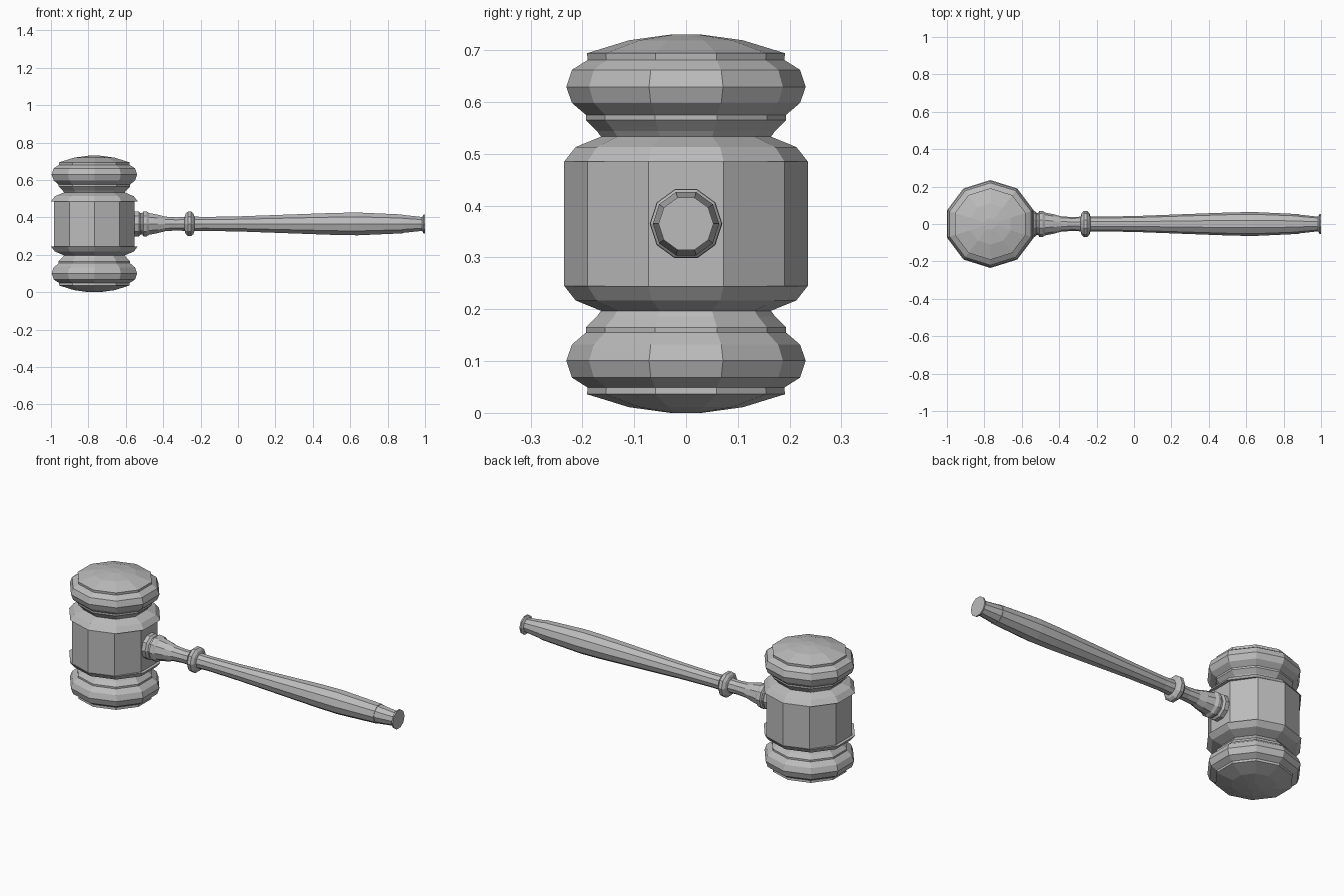
import bpy, bmesh, math
from mathutils import Vector

cube = bpy.data.objects.get("Cube")
if cube:
    bpy.data.objects.remove(cube)

grey = bpy.data.materials.new("plain_grey")
grey.use_nodes = True
colour = (0.5, 0.5, 0.5, 1)
grey.diffuse_color = colour
grey.node_tree.nodes["Principled BSDF"].inputs["Base Color"].default_value = colour

SIDES = 10
HEAD_X, MID_Z = -0.768, 0.365


def lathe(name, profile, place):
    """Skin ten-sided rings; place(radius, distance, angle) gives each point."""
    bm = bmesh.new()
    rings = []
    for r, d in profile:
        rings.append([bm.verts.new(place(r, d, math.tau * (i + 0.5) / SIDES))
                      for i in range(SIDES)])
    for a, b in zip(rings, rings[1:]):
        for i in range(SIDES):
            j = (i + 1) % SIDES
            bm.faces.new((a[i], a[j], b[j], b[i]))
    bm.faces.new(rings[0])
    bm.faces.new(rings[-1])
    bmesh.ops.recalc_face_normals(bm, faces=bm.faces)
    mesh = bpy.data.meshes.new(name)
    bm.to_mesh(mesh)
    bm.free()
    mesh.materials.append(grey)
    obj = bpy.data.objects.new(name, mesh)
    bpy.context.collection.objects.link(obj)
    return obj


def upright(stretch):
    return lambda r, d, a: Vector((HEAD_X + stretch * r * math.cos(a),
                                   r * math.sin(a), MID_Z + d))


def along_x(r, d, a):
    return Vector((d, r * math.cos(a + math.pi / SIDES),
                   MID_Z + r * math.sin(a + math.pi / SIDES)))


# Head barrel, its flat panels slightly recessed at the two ends of x
lathe("head_panels", [(0.235, -0.12), (0.235, 0.12)], upright(0.965))

# Turned ends of the head: shoulder, neck, bead, step and shallow dome
end_profile = [
    (0.2, 0.12), (0.235, 0.12), (0.213, 0.148), (0.164, 0.168),
    (0.172, 0.179), (0.193, 0.2), (0.193, 0.21), (0.22, 0.233),
    (0.231, 0.264), (0.22, 0.297), (0.19, 0.316), (0.191, 0.329),
    (0.11, 0.354), (0.03, 0.365),
]
for name, side in (("head_top", 1), ("head_bottom", -1)):
    lathe(name, [(r, side * d) for r, d in end_profile], upright(1.04))

# Handle socket with a grooved collar, flowing into the narrow neck
lathe("handle_neck", [
    (0.07, -0.58), (0.07, -0.53), (0.06, -0.52), (0.06, -0.512),
    (0.07, -0.506), (0.07, -0.488), (0.061, -0.475), (0.052, -0.43),
    (0.041, -0.39), (0.037, -0.33), (0.04, -0.27),
], along_x)

# Raised ring between neck and grip
lathe("handle_ring", [
    (0.04, -0.285), (0.057, -0.28), (0.069, -0.268), (0.069, -0.25),
    (0.057, -0.238), (0.04, -0.233),
], along_x)

# Swelling grip
lathe("handle_grip", [
    (0.042, -0.25), (0.039, -0.18), (0.043, 0.02), (0.053, 0.28),
    (0.062, 0.52), (0.064, 0.64), (0.053, 0.88),
], along_x)

# Tapered tip and flared end cap
lathe("handle_tip", [
    (0.05, 0.875), (0.05, 0.885), (0.039, 0.985), (0.053, 0.992), (0.053, 1.0),
], along_x)
